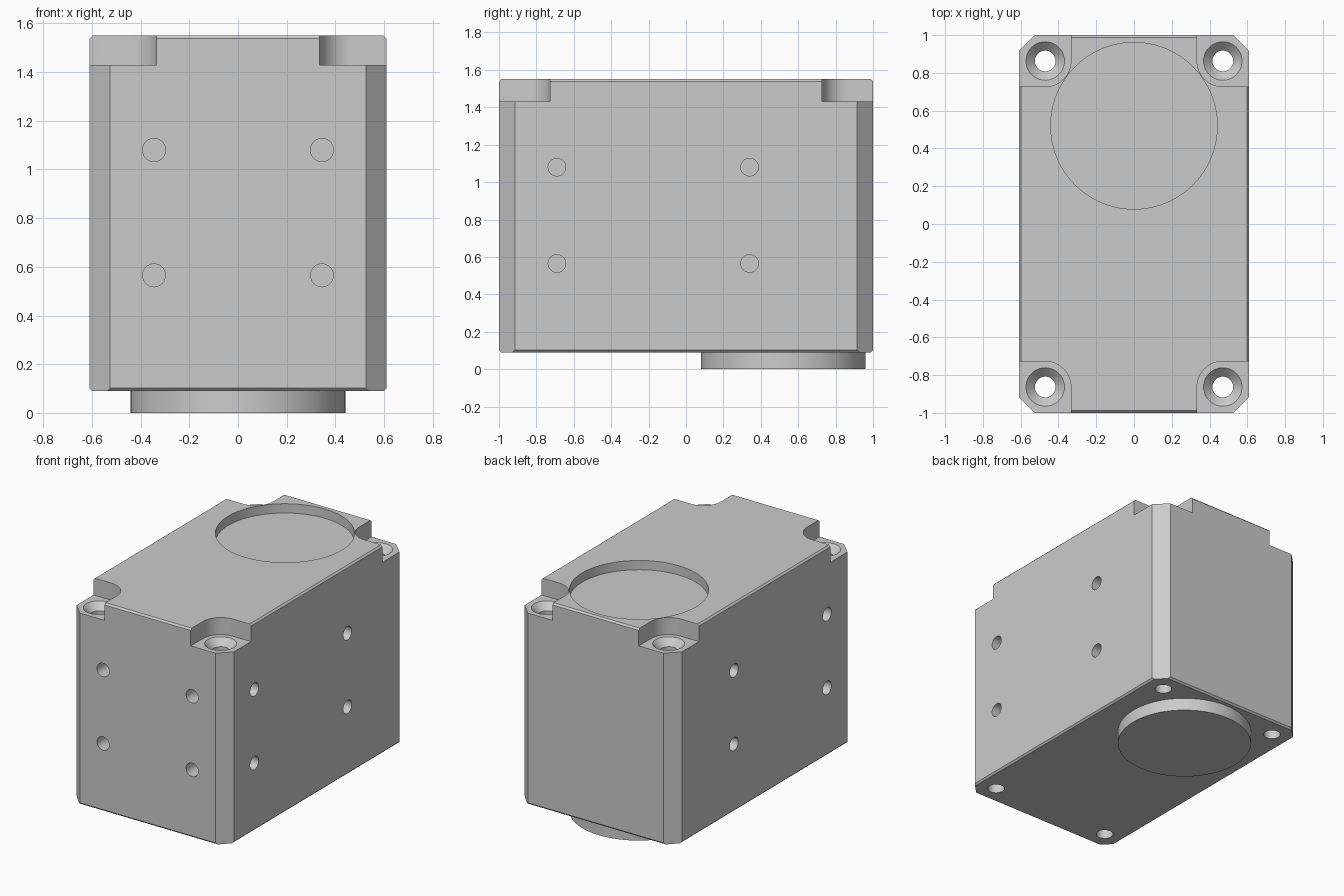
import bpy
import bmesh
from math import radians, cos, sin, pi
from mathutils import Matrix, Vector

cube = bpy.data.objects.get("Cube")
if cube:
    bpy.data.objects.remove(cube, do_unlink=True)

# Main dimensions
HX, HY, BOTTOM, TOP = 0.61, 1.0, 0.09, 1.55
LEDGE = 1.43
SCREW_X, SCREW_Y = 0.47, 0.863
POCKET_R = 0.136
BOSS_Y, BOSS_R = 0.52, 0.441

grey = bpy.data.materials.new("machined_grey")
grey.use_nodes = True
colour = (0.6, 0.6, 0.6, 1)
grey.diffuse_color = colour
grey.node_tree.nodes["Principled BSDF"].inputs["Base Color"].default_value = colour


def make_object(name, bm):
    bmesh.ops.recalc_face_normals(bm, faces=bm.faces)
    mesh = bpy.data.meshes.new(name)
    bm.to_mesh(mesh)
    bm.free()
    mesh.materials.append(grey)
    obj = bpy.data.objects.new(name, mesh)
    bpy.context.collection.objects.link(obj)
    return obj


def cylinder(name, centre, r1, r2, depth, axis="Z", segments=48):
    turn = {"Z": Matrix(), "X": Matrix.Rotation(pi / 2, 4, "Y"),
            "Y": Matrix.Rotation(pi / 2, 4, "X")}[axis]
    bm = bmesh.new()
    bmesh.ops.create_cone(bm, cap_ends=True, segments=segments, radius1=r1, radius2=r2,
                          depth=depth, matrix=Matrix.Translation(centre) @ turn)
    return make_object(name, bm)


def prism(name, points, z0, z1):
    bm = bmesh.new()
    face = bm.faces.new([bm.verts.new((x, y, z0)) for x, y in points])
    new = bmesh.ops.extrude_face_region(bm, geom=[face])["geom"]
    bmesh.ops.translate(bm, vec=(0, 0, z1 - z0),
                        verts=[v for v in new if isinstance(v, bmesh.types.BMVert)])
    return make_object(name, bm)


def combine(target, other, operation="DIFFERENCE"):
    other.hide_render = True
    mod = target.modifiers.new("cut", "BOOLEAN")
    mod.operation, mod.solver, mod.object = operation, "EXACT", other
    bpy.context.view_layer.objects.active = target
    bpy.ops.object.modifier_apply(modifier=mod.name)
    bpy.data.objects.remove(other, do_unlink=True)


# Block: small bevel on the horizontal edges, then the upright corners sliced off
bm = bmesh.new()
bmesh.ops.create_cube(bm, size=1)
bmesh.ops.scale(bm, vec=(2 * HX, 2 * HY, TOP - BOTTOM), verts=bm.verts)
bmesh.ops.translate(bm, vec=(0, 0, (TOP + BOTTOM) / 2), verts=bm.verts)
flat_edges = [e for e in bm.edges if abs(e.verts[0].co.z - e.verts[1].co.z) < 0.01]
bmesh.ops.bevel(bm, geom=flat_edges, offset=0.012, segments=1, affect="EDGES")
for sx in (-1, 1):
    for sy in (-1, 1):
        cut = bmesh.ops.bisect_plane(
            bm, geom=bm.verts[:] + bm.edges[:] + bm.faces[:], clear_outer=True,
            plane_co=Vector((sx * (HX - 0.085), sy * HY, 0)), plane_no=Vector((sx, sy, 0)))
        rim = [e for e in cut["geom_cut"] if isinstance(e, bmesh.types.BMEdge)]
        bmesh.ops.contextual_create(bm, geom=rim)
block = make_object("housing_block", bm)

# Round boss underneath and matching shallow recess on top
boss = cylinder("round_boss", (0, BOSS_Y, 0.1), BOSS_R, BOSS_R, 0.2, segments=96)
combine(block, boss, "UNION")
recess = cylinder("recess_cutter", (0, BOSS_Y, TOP + 0.035), BOSS_R, BOSS_R, 0.2, segments=96)
combine(block, recess)

# Corner ledges, each with a countersunk screw hole right through
for sx in (-1, 1):
    for sy in (-1, 1):
        arc = [(SCREW_X - POCKET_R * cos(i * pi / 32), SCREW_Y - POCKET_R * sin(i * pi / 32))
               for i in range(17)]
        outline = arc + [(0.8, SCREW_Y - POCKET_R), (0.8, 1.2), (SCREW_X - POCKET_R, 1.2)]
        combine(block, prism("ledge_cutter", [(sx * x, sy * y) for x, y in outline],
                             LEDGE, TOP + 0.1))
        x, y = sx * SCREW_X, sy * SCREW_Y
        combine(block, cylinder("screw_cutter", (x, y, 0.8), 0.055, 0.055, 2))
        combine(block, cylinder("countersink_cutter", (x, y, LEDGE - 0.02), 0.047, 0.117, 0.07))

# Blind mounting holes: four on the front, four on each long side
for z in (0.565, 1.08):
    for x in (-0.345, 0.345):
        combine(block, cylinder("front_hole_cutter", (x, -HY, z), 0.047, 0.047, 0.3, "Y", 32))
    for y in (-0.69, 0.34):
        for sx in (-1, 1):
            combine(block, cylinder("side_hole_cutter", (sx * HX, y, z),
                                    0.047, 0.047, 0.3, "X", 32))

# Smooth curved walls, crisp edges
for obj in bpy.context.selected_objects:
    obj.select_set(False)
block.select_set(True)
bpy.context.view_layer.objects.active = block
bpy.ops.object.shade_smooth_by_angle(angle=radians(25))
